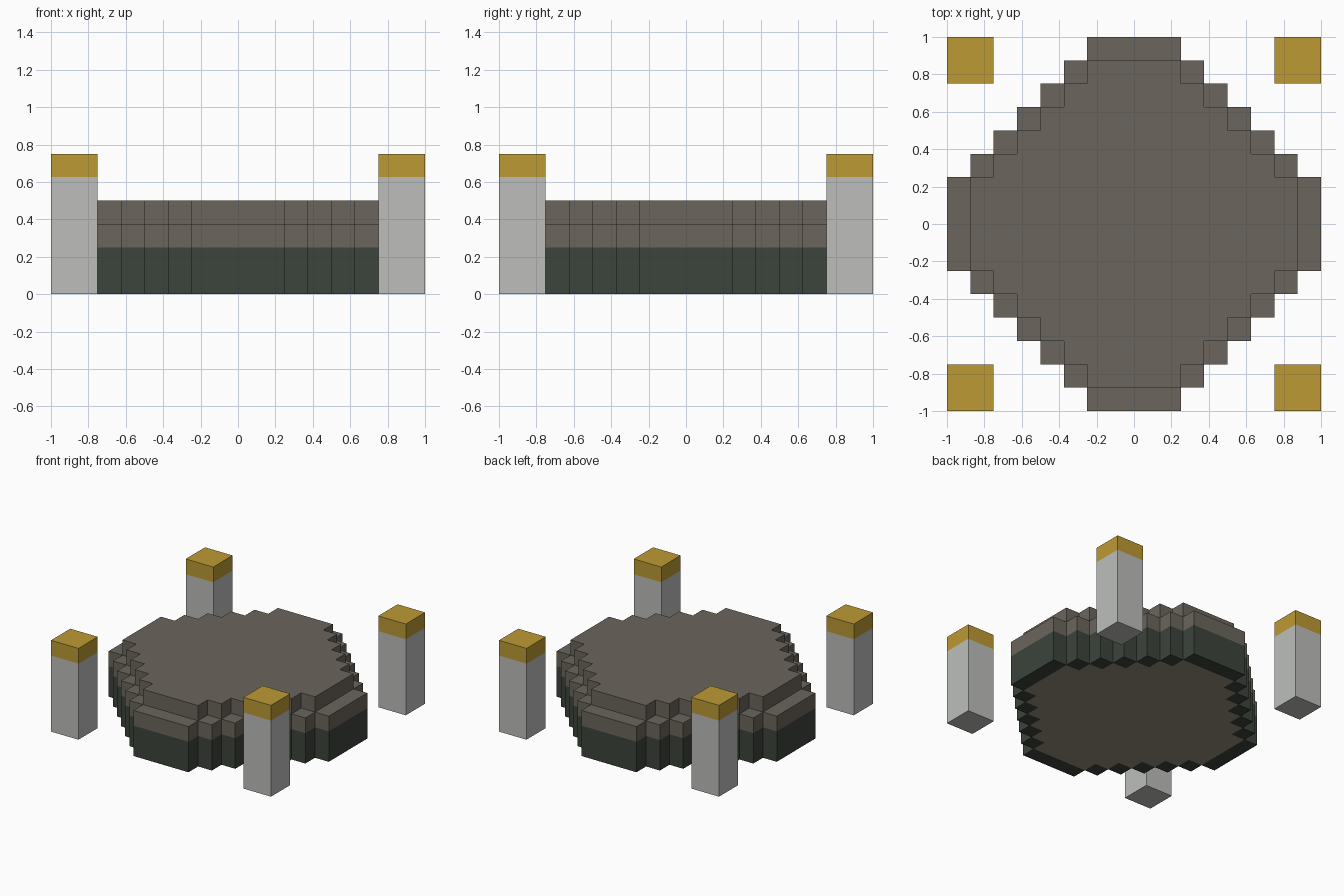
import bpy
import bmesh
from mathutils import Vector

if "Cube" in bpy.data.objects:
    bpy.data.objects.remove(bpy.data.objects["Cube"], do_unlink=True)

U = 0.125  # size of one square step


def material(name, rgb):
    """Flat material from 0-255 sRGB values."""
    lin = [((c / 255 + 0.055) / 1.055) ** 2.4 for c in rgb]
    m = bpy.data.materials.new(name)
    m.use_nodes = True
    m.diffuse_color = (*lin, 1)
    bsdf = m.node_tree.nodes["Principled BSDF"]
    bsdf.inputs["Base Color"].default_value = (*lin, 1)
    bsdf.inputs["Roughness"].default_value = 0.9
    return m


STONE = material("grey brown stone", (107, 102, 93))
DARK = material("dark green stone", (60, 67, 60))
UNDER = material("pale brown underside", (150, 139, 123))
GOLD = material("gold", (189, 154, 52))
PALE = material("pale grey", (189, 191, 188))


def finish(bm, name, mats):
    bmesh.ops.recalc_face_normals(bm, faces=bm.faces)
    me = bpy.data.meshes.new(name)
    bm.to_mesh(me)
    bm.free()
    for m in mats:
        me.materials.append(m)
    ob = bpy.data.objects.new(name, me)
    bpy.context.collection.objects.link(ob)
    return ob


def in_disc(x, y, r):
    """Is the step at this centre inside a stepped disc r steps in radius?"""
    a, b = int(abs(x) / U), int(abs(y) / U)
    return a < r and b < r and a + b <= r


def stepped_disc(name, r, z0, z1, mats, inner=0):
    """Stepped disc; bottom faces within the inner radius take the second material."""
    bm = bmesh.new()
    for i in range(-r, r):
        for j in range(-r, r):
            if in_disc((i + 0.5) * U, (j + 0.5) * U, r):
                bm.faces.new([bm.verts.new(((i + a) * U, (j + b) * U, z0))
                              for a, b in ((0, 0), (1, 0), (1, 1), (0, 1))])
    bmesh.ops.remove_doubles(bm, verts=bm.verts, dist=1e-4)
    top = bmesh.ops.extrude_face_region(bm, geom=bm.faces[:], use_keep_orig=True)["geom"]
    bmesh.ops.translate(bm, vec=Vector((0, 0, z1 - z0)),
                        verts=[v for v in top if isinstance(v, bmesh.types.BMVert)])
    for f in bm.faces:
        c = f.calc_center_median()
        if inner and abs(c.z - z0) < 1e-4 and in_disc(c.x, c.y, inner):
            f.material_index = 1
    return finish(bm, name, mats)


def block(name, x, y, w, z0, z1, mat):
    bm = bmesh.new()
    bmesh.ops.create_cube(bm, size=1)
    bmesh.ops.scale(bm, vec=(w, w, z1 - z0), verts=bm.verts)
    bmesh.ops.translate(bm, vec=(x, y, (z0 + z1) / 2), verts=bm.verts)
    return finish(bm, name, [mat])


# Round platform in three stacked layers
stepped_disc("platform_base", 8, 0, 0.25, [DARK, UNDER], inner=7)
stepped_disc("platform_rim", 8, 0.25, 0.375, [STONE])
stepped_disc("platform_top", 7, 0.375, 0.5, [STONE])

# Four corner pillars with gold caps
for sy, fb in ((-1, "front"), (1, "back")):
    for sx, lr in ((1, "left"), (-1, "right")):
        x, y = sx * 0.875, sy * 0.875
        block(f"{fb}_{lr}_pillar", x, y, 0.25, 0, 0.625, PALE)
        block(f"{fb}_{lr}_pillar_cap", x, y, 0.25, 0.625, 0.75, GOLD)
